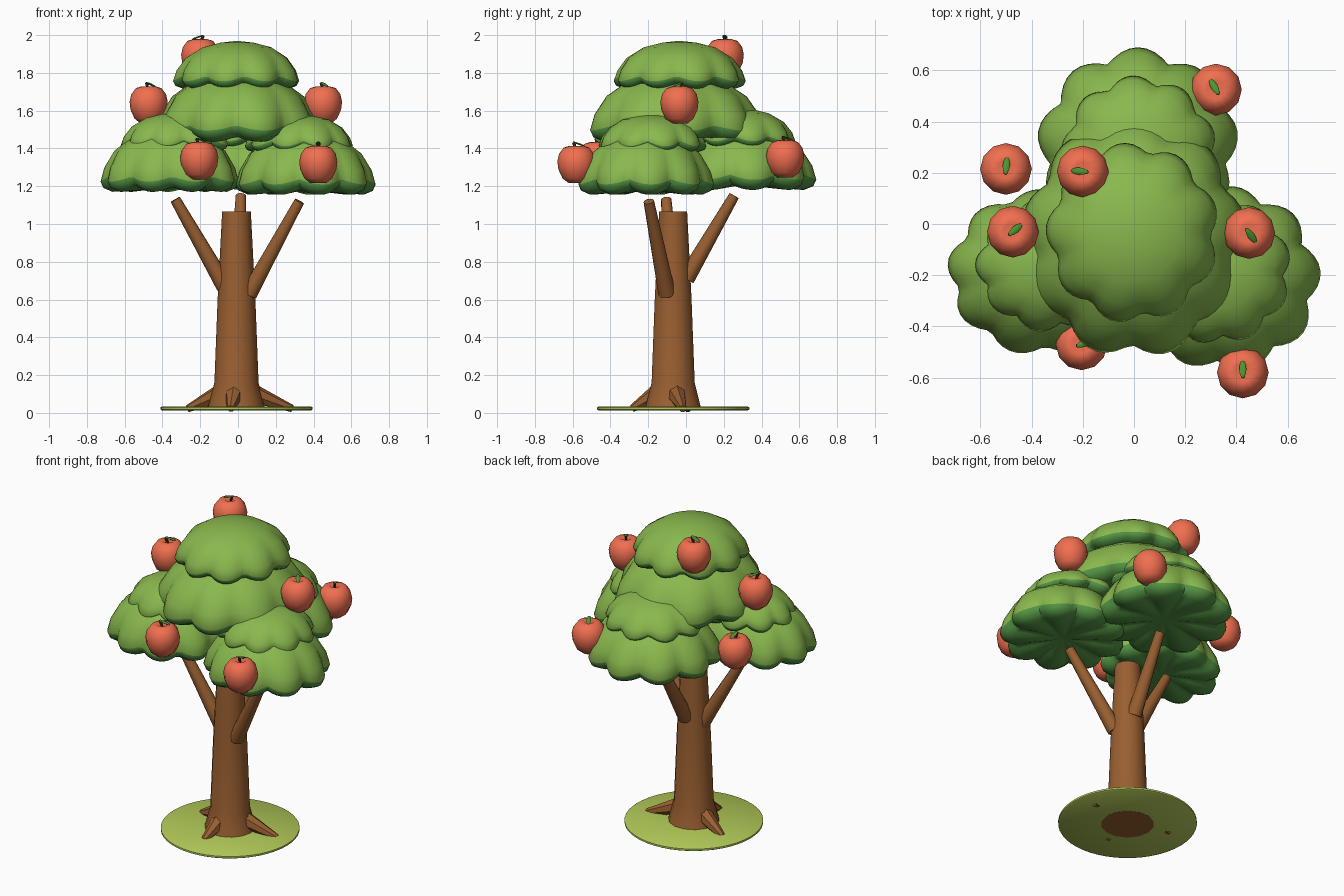
import bpy, bmesh, math
from mathutils import Vector

if "Cube" in bpy.data.objects:
    bpy.data.objects.remove(bpy.data.objects["Cube"])


def material(name, rgb):
    m = bpy.data.materials.new(name)
    m.diffuse_color = (*rgb, 1)
    m.use_nodes = True
    m.node_tree.nodes["Principled BSDF"].inputs["Base Color"].default_value = m.diffuse_color
    return m


BARK = material("bark", (0.32, 0.115, 0.03))
GRASS = material("grass", (0.45, 0.60, 0.10))
LEAF = material("leaf_green", (0.25, 0.48, 0.075))
SHADE = material("leaf_shade", (0.085, 0.29, 0.055))
RED = material("apple_red", (0.88, 0.16, 0.08))
STEM = material("stem_brown", (0.09, 0.035, 0.015))
SPROUT = material("sprout_green", (0.07, 0.30, 0.03))


def finish(bm, name, mats, angle):
    bmesh.ops.recalc_face_normals(bm, faces=bm.faces[:])
    me = bpy.data.meshes.new(name)
    bm.to_mesh(me)
    bm.free()
    ob = bpy.data.objects.new(name, me)
    bpy.context.collection.objects.link(ob)
    for m in mats:
        me.materials.append(m)
    bpy.ops.object.select_all(action='DESELECT')
    ob.select_set(True)
    bpy.context.view_layer.objects.active = ob
    bpy.ops.object.shade_smooth_by_angle(angle=math.radians(angle))
    return ob


def lathe(name, mats, centre, profile, segs, point=None, angle=35, dark_rows=0, sy=1):
    """Revolve (r, z) pairs, stretched by sy in y; r = 0 closes to a single vertex."""
    bm = bmesh.new()
    point = point or (lambda r, z, a, i: (r, z))
    rows = []
    for i, (r, z) in enumerate(profile):
        row = []
        for k in range(1 if r == 0 else segs):
            a = 2 * math.pi * k / segs
            rr, zz = point(r, z, a, i) if r else (r, z)
            row.append(bm.verts.new((centre[0] + rr * math.cos(a),
                                     centre[1] + sy * rr * math.sin(a), centre[2] + zz)))
        rows.append(row)
    for i, (lo, hi) in enumerate(zip(rows, rows[1:])):
        for k in range(segs):
            n = (k + 1) % segs
            if len(lo) == 1:
                f = bm.faces.new((lo[0], hi[k], hi[n]))
            elif len(hi) == 1:
                f = bm.faces.new((lo[k], lo[n], hi[0]))
            else:
                f = bm.faces.new((lo[k], lo[n], hi[n], hi[k]))
            f.material_index = 1 if i < dark_rows else 0
    return finish(bm, name, mats, angle)


def limb(name, mat, a, b, r1, r2, segs=8):
    """Tapered cylinder from a to b."""
    a, b = Vector(a), Vector(b)
    bm = bmesh.new()
    bmesh.ops.create_cone(bm, cap_ends=True, segments=segs, radius1=r1, radius2=r2,
                          depth=(b - a).length)
    rot = (b - a).to_track_quat('Z', 'Y').to_matrix().to_4x4()
    bmesh.ops.transform(bm, matrix=rot, verts=bm.verts[:])
    bmesh.ops.translate(bm, vec=(a + b) / 2, verts=bm.verts[:])
    return finish(bm, name, [mat], 50)


# ground disc
TX, TY = -0.008, -0.068
lathe("ground_disc", [GRASS], (TX, TY, 0),
      [(0, 0.013), (0.395, 0.013), (0.403, 0.018), (0.403, 0.029), (0.395, 0.034), (0, 0.034)], 48)

# trunk with flared foot
lathe("trunk", [BARK], (TX, TY, 0),
      [(0, 0.012), (0.155, 0.012), (0.14, 0.07), (0.117, 0.16), (0.1, 0.6), (0.076, 1.065), (0, 1.065)], 14)

# roots
for i, (deg, length) in enumerate([(10, 0.30), (163, 0.27), (262, 0.22)]):
    d = Vector((math.cos(math.radians(deg)), math.sin(math.radians(deg)), 0))
    c = Vector((TX, TY, 0))
    limb(f"root_{i + 1}", BARK, c + d * 0.08 + Vector((0, 0, 0.105)),
         c + d * length + Vector((0, 0, 0.022)), 0.053, 0.02, 7)

# branches
for i, (a, b) in enumerate([((0.058, -0.10, 0.63), (0.325, -0.197, 1.12)),
                            ((-0.07, -0.07, 0.67), (-0.332, -0.105, 1.13)),
                            ((0.0, 0.0, 0.71), (0.015, 0.255, 1.15))]):
    limb(f"branch_{i + 1}", BARK, a, b, 0.046, 0.028, 10)

# scalloped foliage tiers: x, y, base z, radius, height, phase, y stretch
LOBES = 9
TIERS = {
    "foliage_top": (-0.005, -0.035, 1.715, 0.34, 0.255, 0.2, 1.04),
    "foliage_middle": (0.0, -0.055, 1.435, 0.44, 0.375, 0.9, 1.07),
    "foliage_right_upper": (0.325, -0.18, 1.38, 0.29, 0.20, 0.4, 1),
    "foliage_right_lower": (0.355, -0.215, 1.155, 0.375, 0.34, 1.2, 0.97),
    "foliage_left_upper": (-0.33, -0.16, 1.385, 0.29, 0.205, 0.0, 0.9),
    "foliage_left_lower": (-0.36, -0.19, 1.17, 0.37, 0.34, 0.6, 0.88),
    "foliage_back_upper": (0.02, 0.275, 1.405, 0.305, 0.21, 0.3, 1),
    "foliage_back_lower": (0.015, 0.295, 1.18, 0.395, 0.34, 0.8, 1),
}
SHAPE = [(0, 0.08), (0.5, 0.03), (0.83, 0.0), (0.96, 0.06), (1.0, 0.16),
         (0.945, 0.38), (0.80, 0.64), (0.54, 0.86), (0.26, 0.96), (0, 1)]
FOLD = [0, 0.8, 1, 1, 1, 0.8, 0.45, 0.15, 0, 0]
for name, (x, y, z, rad, h, phase, sy) in TIERS.items():
    def scallop(r, zz, a, i):
        dip = FOLD[i] * (1 - abs(math.sin(LOBES * a / 2 + phase)))
        lift = 0.028 if i < 5 else 0.012
        return r * (1 - 0.12 * dip), zz + lift * dip
    lathe(name, [LEAF, SHADE], (x, y, z), [(r * rad, q * h) for r, q in SHAPE],
          LOBES * 8, scallop, 55, dark_rows=4, sy=sy)

# apples: x, y, z, leaf heading
APPLES = [(-0.473, -0.03, 1.635, 40), (0.45, -0.035, 1.635, -55), (-0.20, 0.205, 1.885, 175),
          (0.32, 0.525, 1.35, 120), (-0.50, 0.215, 1.355, 85), (-0.205, -0.47, 1.34, 20),
          (0.425, -0.58, 1.32, 90)]
BODY = [(0, -0.098), (0.04, -0.104), (0.074, -0.078), (0.096, -0.03), (0.101, 0.012),
        (0.092, 0.052), (0.068, 0.084), (0.036, 0.094), (0, 0.07)]
for i, (x, y, z, deg) in enumerate(APPLES, 1):
    lathe(f"apple_{i}", [RED], (x, y, z), BODY, 12, angle=60)
    d = Vector((math.cos(math.radians(deg)), math.sin(math.radians(deg)), 0))
    c = Vector((x, y, z))
    tip = c + Vector((0, 0, 0.112)) - d * 0.015
    limb(f"apple_stem_{i}", STEM, c + Vector((0, 0, 0.065)), tip, 0.006, 0.009, 6)
    # small pointed leaf
    bm = bmesh.new()
    bmesh.ops.create_uvsphere(bm, u_segments=8, v_segments=6, radius=1)
    side = Vector((-d.y, d.x, 0))
    mid = tip + d * 0.028 - Vector((0, 0, 0.008))
    for v in bm.verts:
        p = v.co.copy()
        v.co = mid + d * (p.z * 0.033) + side * (p.x * 0.014) + Vector((0, 0, p.y * 0.005 - 0.012 * p.z))
    finish(bm, f"apple_leaf_{i}", [SPROUT], 40)
